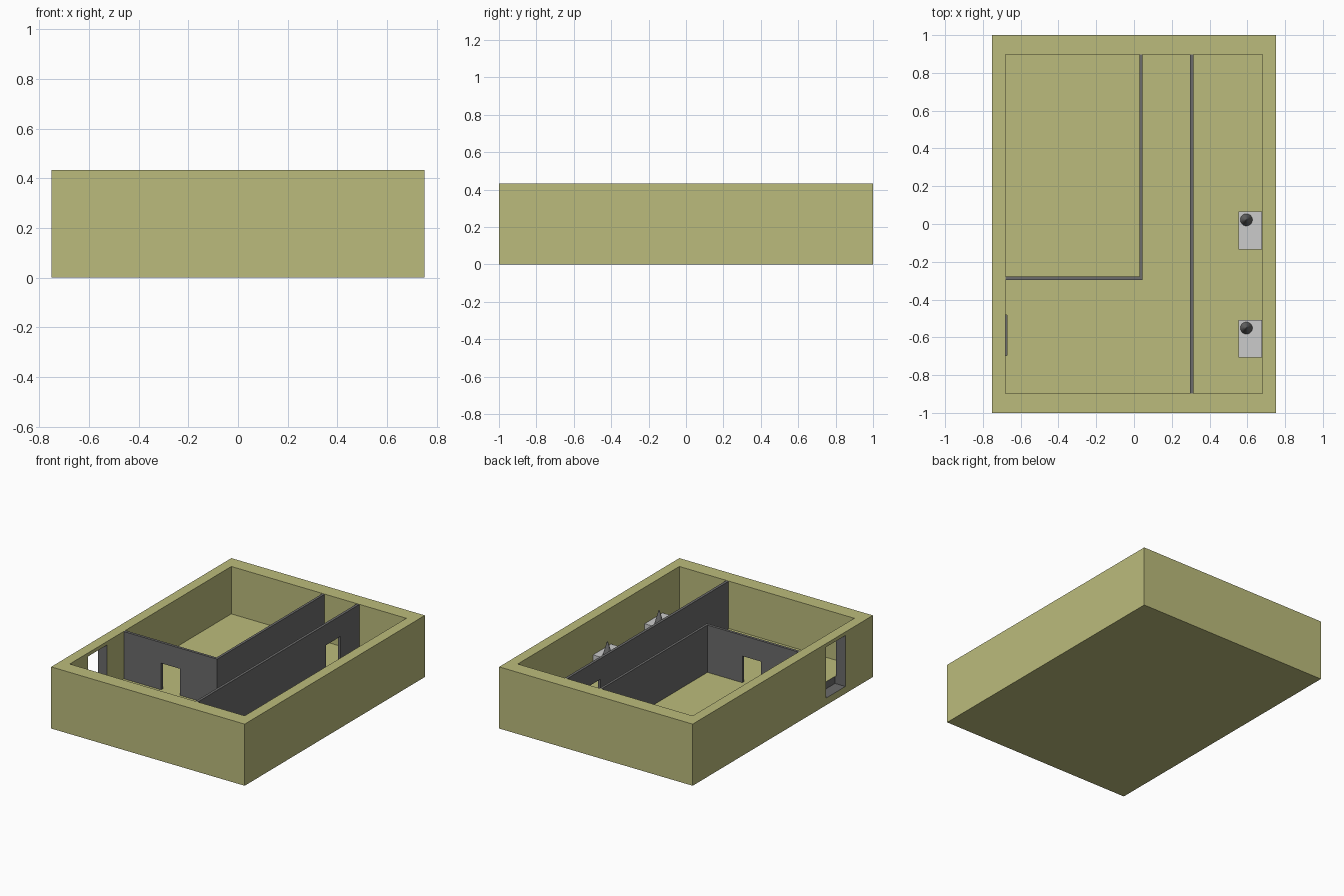
import bpy, bmesh
from mathutils import Matrix, Vector

cube = bpy.data.objects.get("Cube")
if cube:
    bpy.data.objects.remove(cube, do_unlink=True)


def material(name, r, g, b):
    m = bpy.data.materials.new(name)
    m.use_nodes = True
    m.diffuse_color = (r, g, b, 1)
    m.node_tree.nodes["Principled BSDF"].inputs["Base Color"].default_value = (r, g, b, 1)
    return m


olive = material("olive", 0.5, 0.5, 0.2)
gray = material("dark gray", 0.147, 0.147, 0.147)
light = material("light gray", 0.6, 0.6, 0.6)


def add_object(name, bm, *mats):
    mesh = bpy.data.meshes.new(name)
    bm.to_mesh(mesh)
    bm.free()
    for m in mats:
        mesh.materials.append(m)
    ob = bpy.data.objects.new(name, mesh)
    bpy.context.collection.objects.link(ob)
    return ob


def box(name, lo, hi, *mats):
    """Box between two opposite corners."""
    lo, hi = Vector(lo), Vector(hi)
    bm = bmesh.new()
    bmesh.ops.create_cube(bm, size=1, matrix=Matrix.Translation((lo + hi) / 2)
                          @ Matrix.Diagonal((*(hi - lo), 1)))
    return add_object(name, bm, *mats)


def cut(ob, lo, hi):
    """Subtract a box and discard the cutter."""
    cutter = box("cutter", lo, hi)
    cutter.hide_render = True
    mod = ob.modifiers.new("cut", "BOOLEAN")
    mod.operation, mod.solver, mod.object = "DIFFERENCE", "EXACT", cutter
    bpy.context.view_layer.objects.active = ob
    bpy.ops.object.modifier_apply(modifier=mod.name)
    bpy.data.objects.remove(cutter, do_unlink=True)


HX, IX, IY = 0.752, 0.68, 0.897      # outer half width, inner half sizes
FLOOR, TOP, DOOR = 0.10, 0.433, 0.287

# Outer shell: a block hollowed to the floor, with an entrance in the right wall
shell = box("outer_shell", (-HX, -1, 0), (HX, 1, TOP), olive, gray)
cut(shell, (-IX, -IY, FLOOR), (IX, IY, 0.6))
door_lo, door_hi = Vector((-0.8, -0.695, 0.05)), Vector((-0.672, -0.482, 0.408))
cut(shell, door_lo, door_hi)

# The entrance reveal is gray: faces lying wholly inside the opening
mesh = shell.data
for f in mesh.polygons:
    pts = [mesh.vertices[i].co for i in f.vertices]
    if all(door_lo[k] - 1e-4 <= p[k] <= door_hi[k] + 1e-4 for p in pts for k in range(3)):
        f.material_index = 1

# Interior partitions, two of them with doorways down to the floor
H = TOP - 0.001
box("middle_partition", (0.028, -0.297, FLOOR), (0.046, IY, H), gray)
cross = box("cross_partition", (-IX, -0.297, FLOOR), (0.028, -0.278, H), gray)
cut(cross, (-0.39, -0.4, 0), (-0.243, -0.2, DOOR))
long_wall = box("long_partition", (0.296, -IY, FLOOR), (0.315, IY, H), gray)
cut(long_wall, (0.2, 0.525, 0), (0.4, 0.69, DOOR))

# Two low benches against the left wall, each with a cone on it
BENCH = 0.18
for i, y in enumerate((-0.035, -0.608)):
    box(f"bench_{i + 1}", (0.552, y - 0.1, FLOOR), (0.677, y + 0.1, BENCH), light)
    bm = bmesh.new()
    bmesh.ops.create_cone(bm, cap_ends=True, segments=32, radius1=0.032, radius2=0.003,
                          depth=0.1, matrix=Matrix.Translation((0.595, y + 0.057, BENCH + 0.05)))
    add_object(f"cone_{i + 1}", bm, gray)
